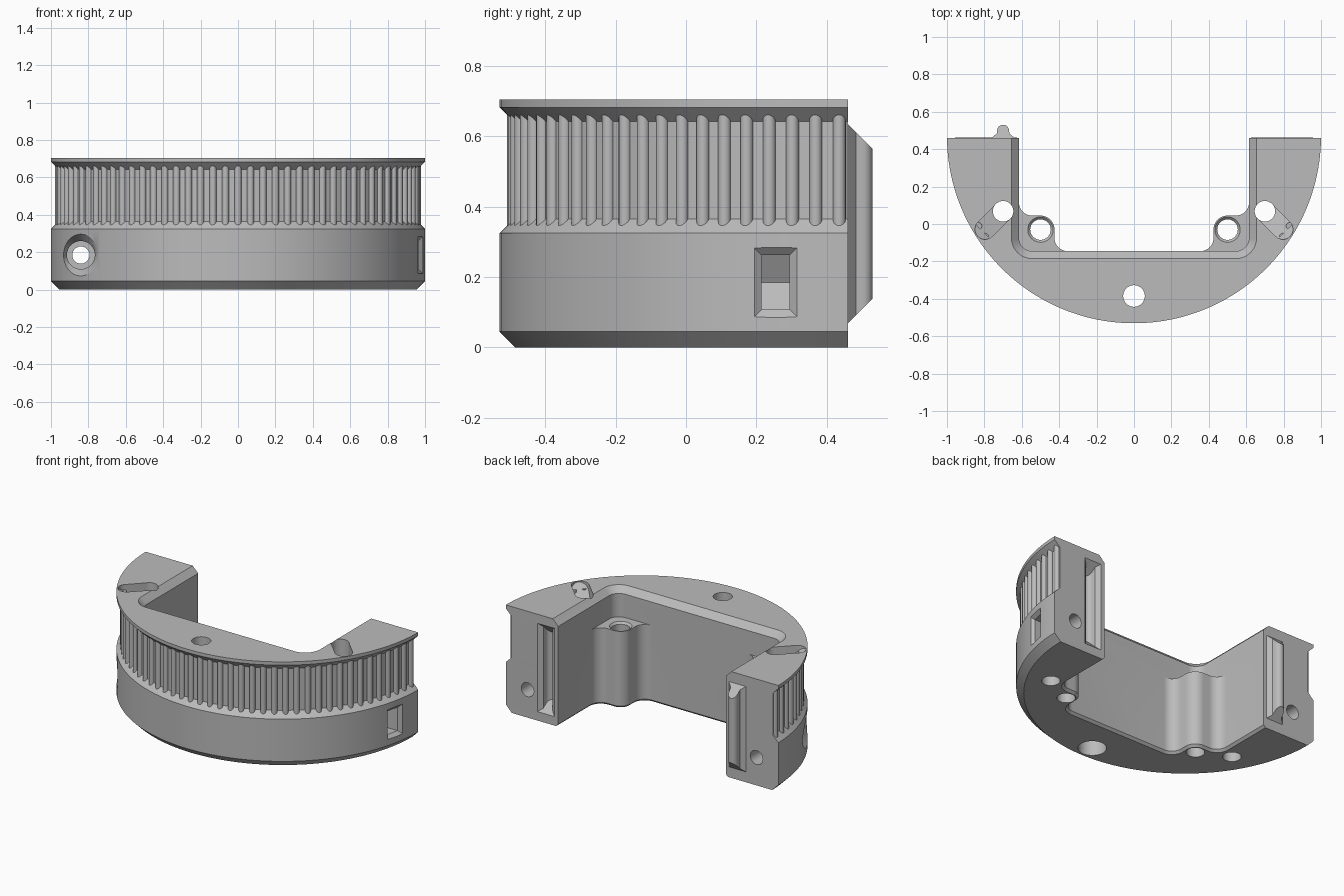
import bpy, bmesh
from math import sin, cos, pi, radians, sqrt
from mathutils import Vector

cube = bpy.data.objects.get("Cube")
if cube:
    bpy.data.objects.remove(cube, do_unlink=True)

CENTRE = 0.4695   # axis of the round front
BACK = 0.461      # flat back plane
TOP = 0.705
BOLT_X, BOLT_Z = 0.84, 0.185

grey = bpy.data.materials.new("plain grey")
grey.use_nodes = True
colour = (0.5, 0.5, 0.5, 1)
grey.diffuse_color = colour
grey.node_tree.nodes["Principled BSDF"].inputs["Base Color"].default_value = colour


def loft(name, rings):
    """Closed solid through a list of matching point rings."""
    bm = bmesh.new()
    rows = [[bm.verts.new(p) for p in ring] for ring in rings]
    for low, high in zip(rows, rows[1:]):
        for i in range(len(low)):
            j = (i + 1) % len(low)
            bm.faces.new((low[i], low[j], high[j], high[i]))
    bm.faces.new(rows[0][::-1])
    bm.faces.new(rows[-1])
    bmesh.ops.recalc_face_normals(bm, faces=bm.faces)
    mesh = bpy.data.meshes.new(name)
    bm.to_mesh(mesh)
    bm.free()
    mesh.materials.append(grey)
    obj = bpy.data.objects.new(name, mesh)
    bpy.context.collection.objects.link(obj)
    return obj


def rod(name, start, end, r0, r1=None, sides=32):
    """Round bar or cone between two points."""
    start, end = Vector(start), Vector(end)
    turn = (end - start).to_track_quat('Z', 'Y')
    rings = []
    for centre, r in ((start, r0), (end, r0 if r1 is None else r1)):
        rings.append([centre + turn @ Vector((r * cos(a), r * sin(a), 0))
                      for a in (2 * pi * i / sides for i in range(sides))])
    return loft(name, rings)


def arc(cx, cy, r, a0, a1, steps=10):
    return [(cx + r * cos(radians(a0 + (a1 - a0) * i / steps)),
             cy + r * sin(radians(a0 + (a1 - a0) * i / steps))) for i in range(steps + 1)]


def grow(points, distance):
    """Offset a counter-clockwise outline outward."""
    result = []
    for i, p in enumerate(points):
        a, b, c = Vector(points[i - 1]), Vector(p), Vector(points[(i + 1) % len(points)])
        d0, d1 = (b - a).normalized(), (c - b).normalized()
        n0, n1 = Vector((d0.y, -d0.x)), Vector((d1.y, -d1.x))
        result.append(b + (n0 + n1) * distance / (1 + n0.dot(n1)))
    return result


def pocket(half, levels):
    """Mirrored outline lofted through (height, offset) levels."""
    outline = half + [(-x, y) for x, y in reversed(half)]
    return loft("pocket_cutter", [[(p[0], p[1], z) for p in grow(outline, d)]
                                  for z, d in levels])


def cut(target, cutter):
    mod = target.modifiers.new("cut", 'BOOLEAN')
    mod.operation = 'DIFFERENCE'
    mod.solver = 'EXACT'
    mod.object = cutter
    bpy.context.view_layer.objects.active = target
    bpy.ops.object.modifier_apply(modifier=mod.name)
    bpy.data.objects.remove(cutter, do_unlink=True)


def channel(side):
    """Round-ended slot from a leg hole to the rim, its floor rising outward."""
    outline = [(0, -0.0535)] + arc(0.137, 0, 0.0535, -90, 90) + [(0, 0.0535)]
    d = sqrt(0.5)
    rings = []
    for floor in (True, False):
        rings.append([(side * (0.7 + (t + w) * d), 0.068 + (w - t) * d,
                       0.7 - 0.8 * (0.1905 - t) if floor else 0.8) for t, w in outline])
    return loft("channel_cutter", rings)


def rail(name, x0, direction, extra):
    """Key rail with a flared root, round tip and sloped ends."""
    half = [(0.062, -0.01), (0.062, 0), (0.034, 0.022)] + arc(0, 0.0375, 0.032, 0, 90, 6)[:-1]
    outline = half + [(0, 0.0695)] + [(-x, d) for x, d in reversed(half)]
    rings = []
    for side in (-1, 1):
        rings.append([(x0 + x, BACK + direction * d,
                       0.352 + side * (0.283 + extra - d)) for x, d in outline])
    return loft(name, rings)


# Half-round body: (radius, height) profile with the recessed belt band
profile = [(0.955, 0), (1, 0.045), (1, 0.325), (0.96, 0.365),
           (0.96, 0.643), (1, 0.683), (1, TOP)]
body = loft("half_ring_body", [[(x, y, z) for x, y in arc(0, CENTRE, r, 180.5, 359.5, 94)]
                               for r, z in profile])

# Rectangular opening, with screw bosses left standing in its lower corners
upper = arc(0.545, -0.075, 0.07, -90, 0) + [(0.615, 0.7)]
lower = (arc(0.355, -0.075, 0.07, -90, 0) + arc(0.5, -0.03, 0.075, 180, 90)
         + arc(0.545, 0.115, 0.07, -90, 0) + [(0.615, 0.7)])
cut(body, pocket(upper, [(0.51, 0), (TOP - 0.04, 0), (TOP + 0.05, 0.09)]))
cut(body, pocket(lower, [(-0.02, 0.035), (0.015, 0), (0.6, 0)]))

# Front screw hole with a wide recess underneath
cut(body, rod("hole_cutter", (0, -0.385, -0.1), (0, -0.385, 0.8), 0.058))
cut(body, rod("recess_cutter", (0, -0.385, -0.1), (0, -0.385, 0.25), 0.085))

for s in (-1, 1):
    # Boss screw holes with a countersunk mouth
    cut(body, rod("hole_cutter", (s * 0.5, -0.03, -0.1), (s * 0.5, -0.03, 0.6), 0.055))
    cut(body, rod("mouth_cutter", (s * 0.5, -0.03, 0.495), (s * 0.5, -0.03, 0.525), 0.053, 0.083))
    # Vertical leg holes with a sloping channel toward the rim
    cut(body, rod("hole_cutter", (s * 0.7, 0.068, -0.1), (s * 0.7, 0.068, 0.8), 0.055))
    cut(body, channel(s))

# Clamp bolt hole on one leg, with a flared mouth following the round front
cut(body, rod("bolt_cutter", (-BOLT_X, -0.3, BOLT_Z), (-BOLT_X, 0.6, BOLT_Z), 0.046))
cut(body, rod("bolt_head_cutter", (-BOLT_X, -0.4, BOLT_Z), (-BOLT_X, 0.2, BOLT_Z), 0.075))


def mouth_ring(rx, rz, radius=None, y=None):
    ring = []
    for i in range(32):
        a = 2 * pi * i / 32
        x = -BOLT_X + rx * cos(a)
        depth = CENTRE - sqrt(radius ** 2 - x * x) if y is None else y
        ring.append((x, depth, BOLT_Z + rz * sin(a)))
    return ring


cut(body, loft("bolt_mouth_cutter", [
    mouth_ring(0.068, 0.068, y=0.17), mouth_ring(0.07, 0.074, radius=0.965),
    mouth_ring(0.093, 0.112, radius=1), mouth_ring(0.116, 0.15, radius=1.035),
    mouth_ring(0.116, 0.15, y=-0.6)]))

# Matching hole and pointed nut pocket on the other leg
cut(body, rod("bolt_cutter", (BOLT_X, 0.1, BOLT_Z), (BOLT_X, 0.6, BOLT_Z), 0.046))
nut = [(0.75, 0), (0.795, 0.0775), (1.1, 0.0775), (1.1, -0.0775), (0.795, -0.0775)]
cut(body, loft("nut_cutter", [[(x, y, BOLT_Z + z) for x, z in nut] for y in (0.215, 0.295)]))
rings = []
for radius, g in ((0.98, 0), (1.02, 0.04)):
    ring = []
    for a, b in ((-1, -1), (1, -1), (1, 1), (-1, 1)):
        y = 0.255 + a * (0.04 + g)
        ring.append((sqrt(radius ** 2 - (y - CENTRE) ** 2), y, BOLT_Z + b * (0.0775 + g)))
    rings.append(ring)
cut(body, loft("nut_mouth_cutter", rings))

# Alignment groove on one leg, alignment rail on the other
cut(body, rail("groove_cutter", 0.705, -1, 0.01))
key_rail = rail("alignment_rail", -0.7, 1, 0)

# Rounded belt teeth
TEETH = 45
teeth = []
for i in range(TEETH):
    a = pi + (i + 0.5) * pi / TEETH
    x, y = 0.96 * cos(a), CENTRE + 0.96 * sin(a)
    teeth.append(rod("belt_teeth", (x, y, 0.335), (x, y, 0.67), 0.0185, sides=16))
bpy.ops.object.select_all(action='DESELECT')
for tooth in teeth:
    tooth.select_set(True)
bpy.context.view_layer.objects.active = teeth[0]
bpy.ops.object.join()
teeth[0].name = "belt_teeth"

# Smooth the curved walls and keep the edges crisp
for obj in (body, key_rail, teeth[0]):
    obj.select_set(True)
bpy.ops.object.shade_smooth_by_angle(angle=radians(28))
